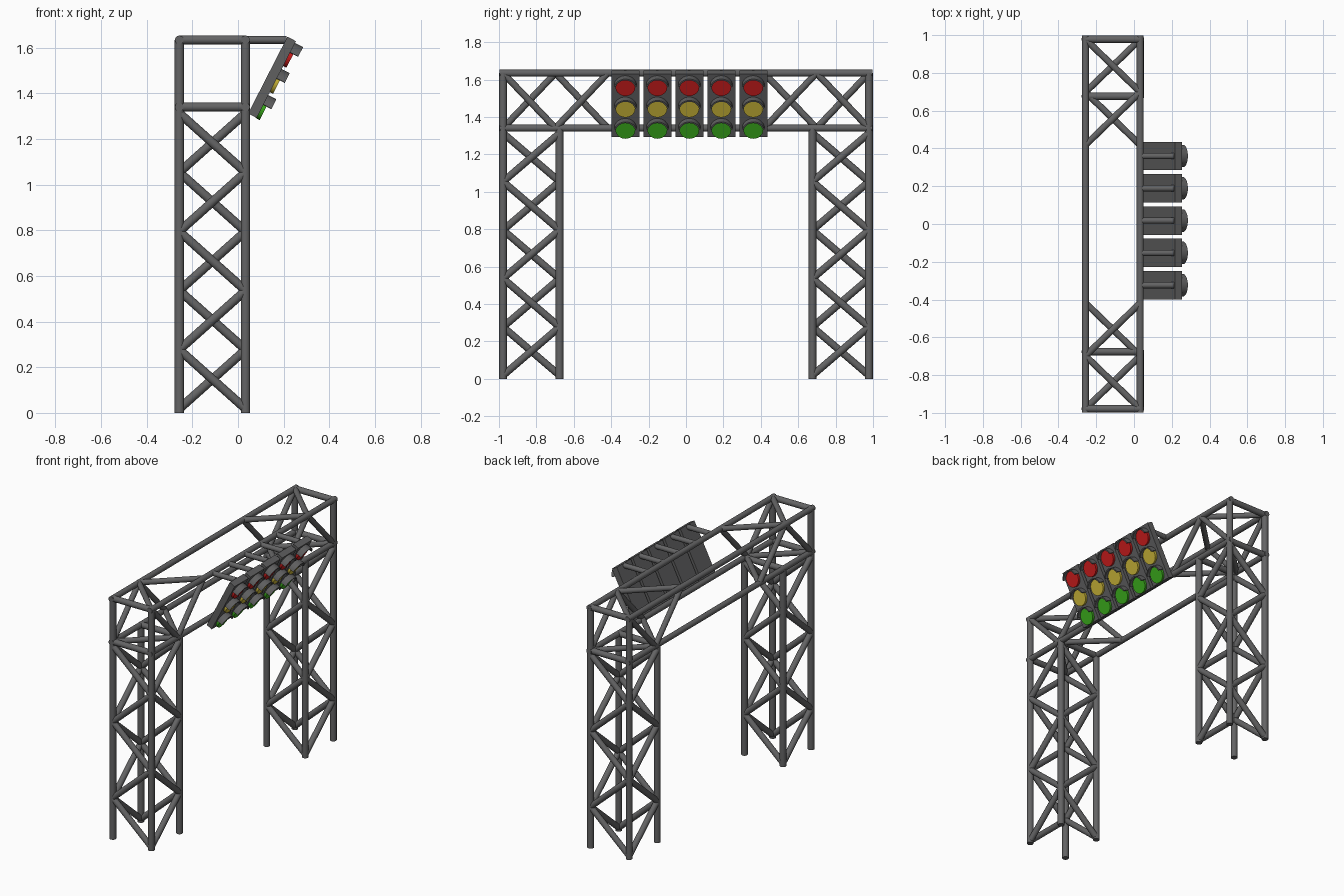
import bpy, bmesh, math
from mathutils import Vector, Matrix

if "Cube" in bpy.data.objects:
    bpy.data.objects.remove(bpy.data.objects["Cube"])


def material(name, rgb):
    m = bpy.data.materials.new(name)
    m.diffuse_color = (*rgb, 1)
    m.use_nodes = True
    m.node_tree.nodes["Principled BSDF"].inputs["Base Color"].default_value = m.diffuse_color
    return m


STEEL = material("dark_steel", (0.127, 0.127, 0.129))
HOUSING = material("housing_grey", (0.115, 0.115, 0.117))
RED = material("red_lens", (0.60, 0.012, 0.012))
YELLOW = material("yellow_lens", (0.60, 0.47, 0.04))
GREEN = material("green_lens", (0.045, 0.42, 0.012))


def finish(name, bm, mat):
    bmesh.ops.recalc_face_normals(bm, faces=bm.faces)
    me = bpy.data.meshes.new(name)
    bm.to_mesh(me)
    bm.free()
    me.materials.append(mat)
    ob = bpy.data.objects.new(name, me)
    bpy.context.collection.objects.link(ob)
    bpy.ops.object.select_all(action='DESELECT')
    bpy.context.view_layer.objects.active = ob
    ob.select_set(True)
    bpy.ops.object.shade_smooth_by_angle(angle=math.radians(40))
    return ob


def tube(bm, a, b, r, sides=14):
    a, b = Vector(a), Vector(b)
    d = b - a
    m = Matrix.Translation((a + b) / 2) @ d.to_track_quat('Z', 'Y').to_matrix().to_4x4()
    bmesh.ops.create_cone(bm, cap_ends=True, segments=sides, radius1=r, radius2=r,
                          depth=d.length, matrix=m)


def tubes(name, segments, r):
    bm = bmesh.new()
    for a, b in segments:
        tube(bm, a, b, r)
    finish(name, bm, STEEL)


def zigzag(p, q, step, n):
    """Bars alternating between two parallel rails starting at p, opposite rail at q."""
    step = Vector(step)
    rails = (Vector(p), Vector(q))
    return [(rails[i % 2] + step * i, rails[(i + 1) % 2] + step * (i + 1)) for i in range(n)]


XB, XF = -0.257, 0.033          # back and front rails
YO, YI = 0.978, 0.676           # outer and inner posts
ZL, ZT = 1.34, 1.634            # lower and upper chords

# Lattice towers
for side, y0, y1 in (("left", -YO, -YI), ("right", YI, YO)):
    posts = [((x, y, 0), (x, y, ZT if abs(y) == YO else ZL)) for x in (XB, XF) for y in (y0, y1)]
    tubes(side + "_tower_posts", posts, 0.021)
    step, zb, n = (0, 0, 0.259), 0.018, 5
    braces = []
    for x, ya, yb in ((XF, y0, y1), (XB, y1, y0)):
        braces += zigzag((x, ya, zb), (x, yb, zb), step, n)
    for y, xa, xb in ((y0, XF, XB), (y1, XB, XF)):
        braces += zigzag((xa, y, zb), (xb, y, zb), step, n)
    tubes(side + "_tower_braces", braces, 0.0195)
    # Ring at the tower top
    ring = [((XB, y, ZL), (XF, y, ZL)) for y in (y0, y1)]
    tubes(side + "_tower_ring", ring, 0.02)

# Overhead beam
tubes("beam_chords", [((x, -0.998, z), (x, 0.998, z)) for x in (XB, XF) for z in (ZL, ZT)], 0.019)
tubes("beam_end_bars", [((XB, y, ZT), (XF, y, ZT)) for y in (-YO, YO)], 0.02)
beam = []
for s in (-1, 1):
    y, step = s * YO, (0, -s * 0.28, 0)
    near, far = (XF, XB) if s < 0 else (XB, XF)
    beam += zigzag((near, y, ZT), (far, y, ZT), step, 2)
    beam += zigzag((far, y, ZL), (near, y, ZL), step, 2)
    beam += zigzag((near, y, ZT), (near, y, ZL), step, 2)
    beam += zigzag((far, y, ZL), (far, y, ZT), step, 2)
tubes("beam_braces", beam, 0.018)

# Signal heads: local x = width, local y = along the slope, local z = outward
TILT = math.radians(27.1)
U = Vector((math.sin(TILT), 0, math.cos(TILT)))
N = Vector((math.cos(TILT), 0, -math.sin(TILT)))
W = U.cross(N)
FACE = 0.021                    # half thickness of a housing


def head_matrix(y):
    m = Matrix((W, U, N)).transposed().to_4x4()
    m.translation = Vector((0.149, y, 1.47))
    return m


def visor(bm, m, v, r0=0.053, r1=0.061, z0=FACE - 0.002, z1=FACE + 0.040, n=14):
    a0, a1 = math.radians(14), math.radians(166)
    rings = []
    for i in range(n + 1):
        a = a0 + (a1 - a0) * i / n
        rings.append([bm.verts.new(m @ Vector((r * math.cos(a), v + r * math.sin(a), z)))
                      for r, z in ((r0, z0), (r1, z0), (r1, z1), (r0, z1))])
    for p, q in zip(rings, rings[1:]):
        for k in range(4):
            bm.faces.new((p[k], p[(k + 1) % 4], q[(k + 1) % 4], q[k]))
    bm.faces.new(rings[0])
    bm.faces.new(rings[-1])


for i in range(5):
    y = 0.018 + (i - 2) * 0.171
    m = head_matrix(y)
    tag = f"signal_{i + 1}_"
    # Housing slab
    bm = bmesh.new()
    bmesh.ops.create_cube(bm, size=1, matrix=m @ Matrix.Diagonal((0.15, 0.378, 2 * FACE, 1)))
    finish(tag + "housing", bm, HOUSING)
    # Visors and lenses
    hoods = bmesh.new()
    for k, (colour, mat) in enumerate((("red", RED), ("yellow", YELLOW), ("green", GREEN))):
        v = 0.119 - k * 0.1285
        visor(hoods, m, v)
        bm = bmesh.new()
        bmesh.ops.create_cone(bm, cap_ends=True, segments=28, radius1=0.053, radius2=0.053, depth=0.020,
                              matrix=m @ Matrix.Translation((0, v, FACE + 0.006)))
        finish(tag + colour + "_lens", bm, mat)
    finish(tag + "visors", hoods, HOUSING)
    # Bracket to the upper chord
    tubes(tag + "bracket", [((XF, y, ZT), (0.212, y, ZT))], 0.017)
